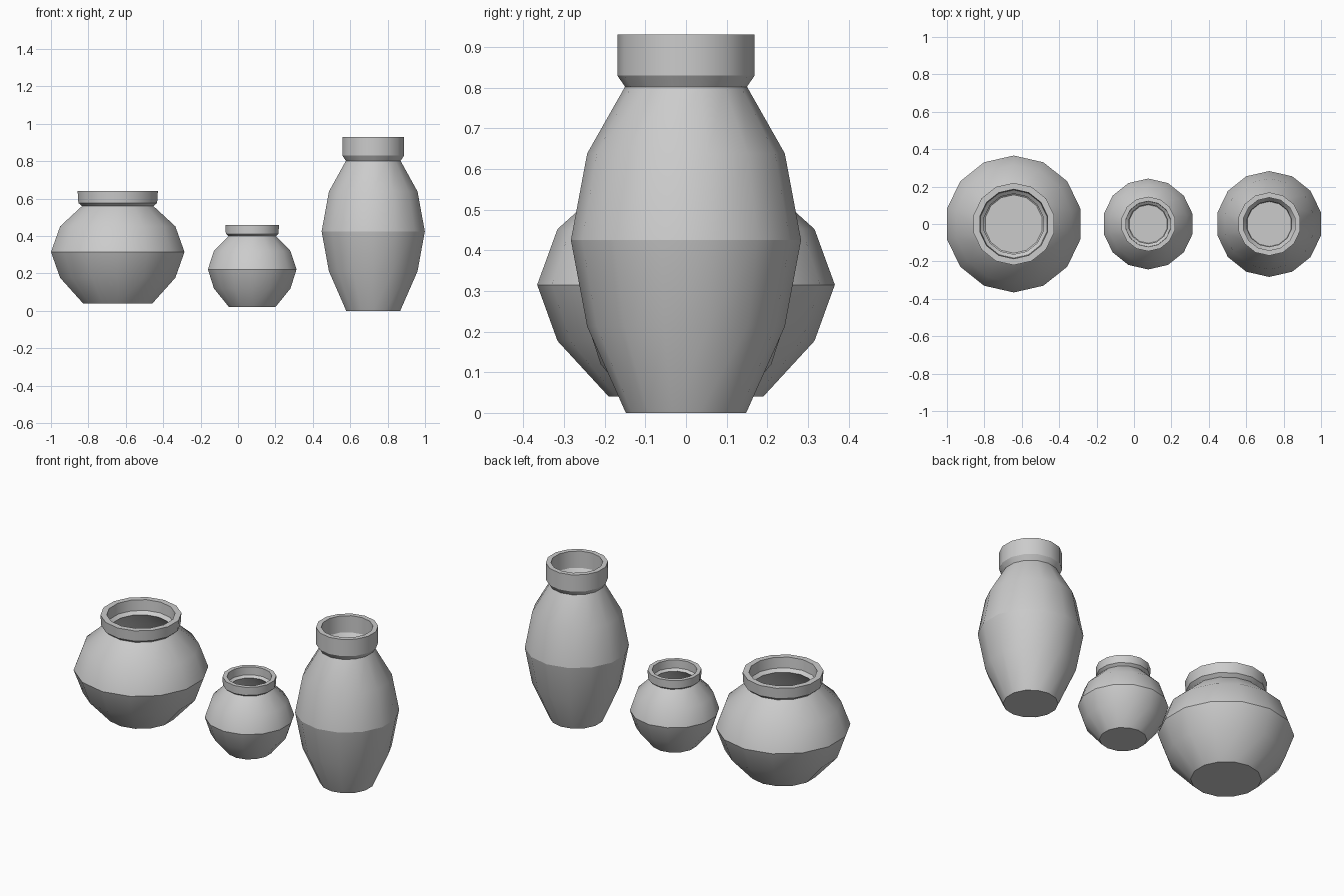
import bpy, bmesh
from math import pi, cos, sin, radians

if "Cube" in bpy.data.objects:
    bpy.data.objects.remove(bpy.data.objects["Cube"])

SIDES = 14


def make_pot(name, cx, profile, wall, equator_z):
    """Lathe a hollow pot: outer profile from base to lip, inner wall back down."""
    inner = [(r - wall, z) for r, z in reversed(profile)]
    inner[-1] = (inner[-1][0], profile[0][1] + wall)      # inside floor
    bm = bmesh.new()
    rings = []
    for r, z in profile + inner:
        rings.append([bm.verts.new((r * cos(pi / 2 + 2 * pi * i / SIDES),
                                    r * sin(pi / 2 + 2 * pi * i / SIDES), z))
                      for i in range(SIDES)])
    for a, b in zip(rings, rings[1:]):
        for i in range(SIDES):
            j = (i + 1) % SIDES
            bm.faces.new((a[i], a[j], b[j], b[i]))
    bm.faces.new(rings[0][::-1])      # underside
    bm.faces.new(rings[-1])           # inside floor
    bmesh.ops.recalc_face_normals(bm, faces=bm.faces)
    # smooth sides, crisp belly line, neck and lip
    for f in bm.faces:
        f.smooth = True
    for e in bm.edges:
        belly = all(abs(v.co.z - equator_z) < 1e-4 for v in e.verts)
        e.smooth = not belly and e.calc_face_angle(0) < radians(30)
    mesh = bpy.data.meshes.new(name)
    bm.to_mesh(mesh)
    bm.free()
    ob = bpy.data.objects.new(name, mesh)
    ob.location.x = cx
    bpy.context.collection.objects.link(ob)
    return ob


# wide pot on the left
make_pot("wide_pot", -0.643,
         [(0.190, 0.04), (0.316, 0.177), (0.366, 0.315), (0.316, 0.452),
          (0.196, 0.56), (0.216, 0.577), (0.220, 0.64)], 0.034, 0.315)

# small round pot in the middle
make_pot("small_pot", 0.076,
         [(0.127, 0.02), (0.210, 0.12), (0.243, 0.222), (0.210, 0.32),
          (0.130, 0.40), (0.145, 0.412), (0.146, 0.46)], 0.024, 0.222)

# tall jar on the right
make_pot("tall_jar", 0.723,
         [(0.148, 0.0), (0.243, 0.212), (0.283, 0.425), (0.243, 0.638),
          (0.150, 0.802), (0.169, 0.83), (0.169, 0.93)], 0.028, 0.425)
